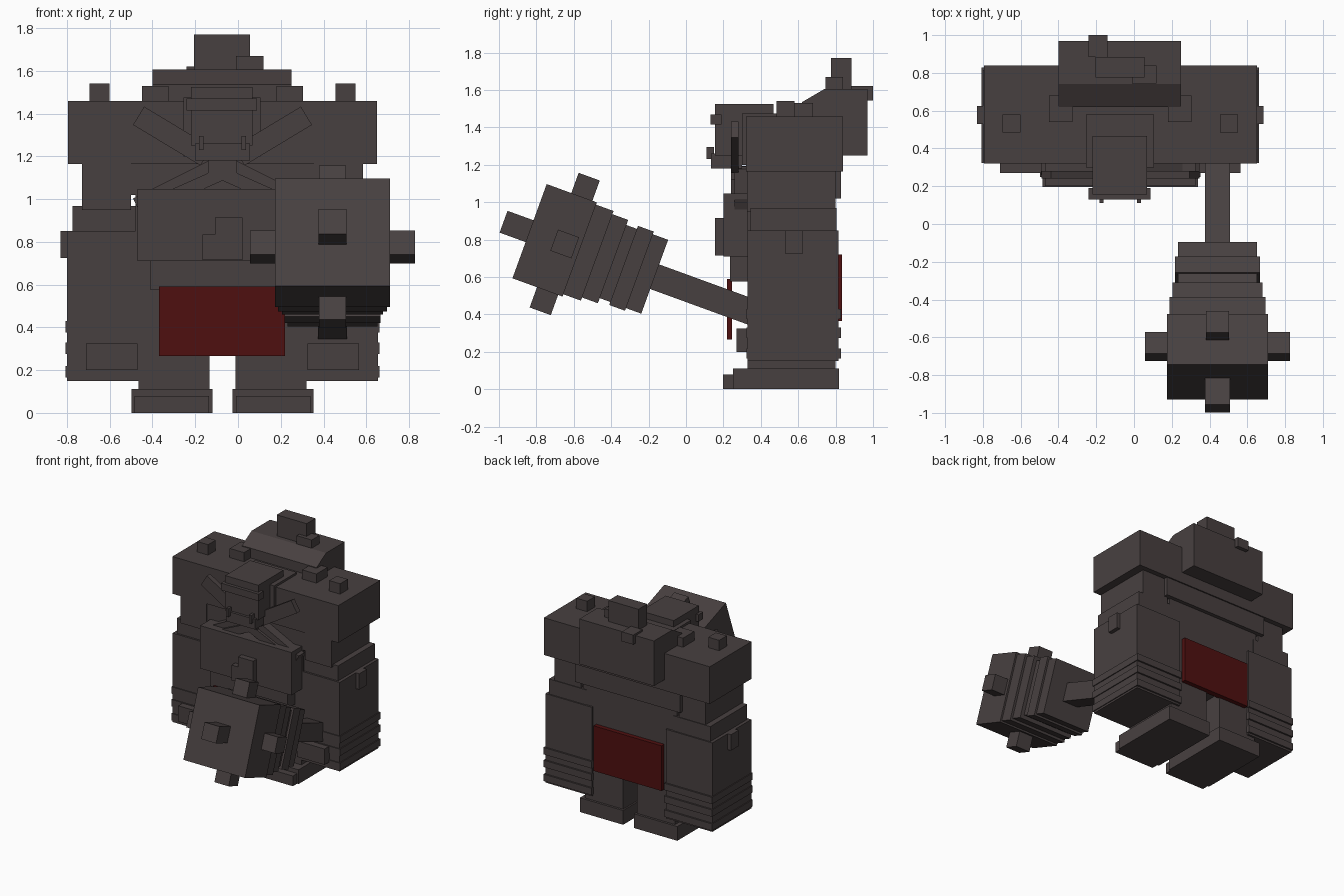
import bpy, math
from mathutils import Matrix, Vector

if "Cube" in bpy.data.objects:
    bpy.data.objects.remove(bpy.data.objects["Cube"])

CX = -0.0725  # symmetry plane of the body


def material(name, rgb):
    m = bpy.data.materials.new(name)
    m.diffuse_color = (*rgb, 1)
    m.use_nodes = True
    m.node_tree.nodes["Principled BSDF"].inputs["Base Color"].default_value = m.diffuse_color
    return m


STONE = material("dark_stone", (0.064, 0.051, 0.051))
RED = material("dark_red_cloth", (0.078, 0.005, 0.005))


def mesh(name, verts, faces, mat=STONE):
    me = bpy.data.meshes.new(name)
    me.from_pydata(verts, [], faces)
    me.materials.append(mat)
    ob = bpy.data.objects.new(name, me)
    bpy.context.collection.objects.link(ob)
    return ob


def prism(name, profile, x0, x1, mat=STONE):
    """Extrude a (y, z) profile along x."""
    n = len(profile)
    verts = [(x, y, z) for x in (x0, x1) for y, z in profile]
    faces = [tuple(range(n))[::-1], tuple(range(n, 2 * n))]
    faces += [(i, (i + 1) % n, n + (i + 1) % n, n + i) for i in range(n)]
    return mesh(name, verts, faces, mat)


def box(name, x, y, z, mat=STONE):
    return prism(name, [(y[0], z[0]), (y[1], z[0]), (y[1], z[1]), (y[0], z[1])], *x, mat)


def pair(name, x, y, z):
    """A box given on the -x side, plus its mirror image."""
    box("left_" + name, x, y, z)
    box("right_" + name, (2 * CX - x[1], 2 * CX - x[0]), y, z)


def beam_pair(name, a, b, width, y):
    """Slanted strips in the x-z plane from a to b, mirrored."""
    for side, s in (("left", 1), ("right", -1)):
        p, q = [Vector((CX + s * (v[0] - CX), v[1])) for v in (a, b)]
        d = q - p
        ob = box(side + "_" + name, (-d.length / 2, d.length / 2), y, (-width / 2, width / 2))
        c = (p + q) / 2
        ob.data.transform(Matrix.Translation((c.x, 0, c.y)) @
                          Matrix.Rotation(-math.atan2(d.y, d.x), 4, 'Y'))


# Torso
box("shoulders", (-0.795, 0.65), (0.32, 0.84), (1.165, 1.458))
box("upper_torso", (-0.53, 0.385), (0.33, 0.83), (1.02, 1.17))
box("torso", (-0.48, 0.335), (0.33, 0.80), (0.40, 1.03))
box("chest", (-0.47, 0.325), (0.20, 0.40), (0.71, 1.047))
box("belly", (-0.41, 0.265), (0.235, 0.40), (0.575, 0.72))
box("chest_block", (-0.165, 0.022), (0.155, 0.21), (0.715, 0.835))
box("chest_block_top", (-0.108, 0.022), (0.155, 0.21), (0.83, 0.915))
box("front_cloth", (-0.37, 0.22), (0.22, 0.245), (0.265, 0.59), RED)
box("back_cloth", (-0.37, 0.22), (0.79, 0.835), (0.365, 0.72), RED)

# Back hump and its rocks
prism("hump", [(0.62, 1.25), (0.97, 1.25), (0.97, 1.605), (0.74, 1.605), (0.62, 1.535)], -0.40, 0.25)
box("hump_rock_top", (-0.205, 0.055), (0.775, 0.885), (1.58, 1.77))
box("hump_rock_side", (-0.01, 0.12), (0.745, 0.84), (1.58, 1.67))
box("hump_rock_back", (-0.24, -0.14), (0.885, 1.0), (1.545, 1.62))
pair("shoulder_rock", (-0.695, -0.60), (0.485, 0.58), (1.44, 1.54))
pair("neck_rock", (-0.45, -0.325), (0.54, 0.68), (1.43, 1.53))

# Head
box("neck", (-0.255, 0.105), (0.30, 0.58), (1.20, 1.475))
box("head_cap", (-0.22, 0.068), (0.155, 0.467), (1.455, 1.525))
box("brow", (-0.24, 0.088), (0.13, 0.19), (1.415, 1.47))
box("face", (-0.22, 0.068), (0.155, 0.32), (1.25, 1.46))
box("jaw", (-0.20, 0.055), (0.135, 0.30), (1.18, 1.26))
box("chin", (-0.14, -0.005), (0.24, 0.33), (1.12, 1.19))
pair("tusk", (-0.182, -0.162), (0.11, 0.15), (1.23, 1.295))
beam_pair("horn", (-0.465, 1.39), (-0.15, 1.20), 0.10, (0.24, 0.28))
beam_pair("upper_strap", (-0.10, 1.17), (-0.48, 0.98), 0.05, (0.26, 0.33))
beam_pair("lower_strap", (-0.07, 1.12), (-0.34, 1.00), 0.06, (0.24, 0.33))

# Arms
pair("upper_arm", (-0.73, -0.50), (0.325, 0.80), (0.95, 1.17))
pair("elbow", (-0.775, -0.45), (0.345, 0.805), (0.84, 0.968))
pair("forearm", (-0.80, -0.395), (0.33, 0.815), (0.15, 0.85))
pair("elbow_rock", (-0.83, -0.77), (0.53, 0.625), (0.725, 0.85))
for i, z in enumerate((0.165, 0.275, 0.375)):
    pair(f"arm_band_{i + 1}", (-0.807, -0.39), (0.323, 0.828), (z, z + 0.054))
pair("knuckle_plate", (-0.71, -0.47), (0.27, 0.34), (0.20, 0.325))

# Legs
pair("leg", (-0.465, -0.133), (0.33, 0.80), (0.10, 0.55))
pair("foot", (-0.497, -0.12), (0.25, 0.818), (0, 0.112))
pair("toe", (-0.485, -0.135), (0.197, 0.26), (0, 0.08))

# Hammer, built along its own tilted axis: u to the head, v upward
T = math.radians(20)
HX, HV = 0.442, 0.508


def hammer_part(name, half_x, u, half_v):
    pts = [(u[0], HV - half_v), (u[0], HV + half_v), (u[1], HV + half_v), (u[1], HV - half_v)]
    prof = [(-math.cos(T) * a + math.sin(T) * b, math.sin(T) * a + math.cos(T) * b) for a, b in pts]
    prism(name, prof[::-1], HX - half_x, HX + half_x)


hammer_part("hammer_shaft", 0.067, (-0.30, 0.40), 0.07)
hammer_part("hammer_head", 0.268, (0.79, 1.075), 0.268)
for i, (u0, u1, h) in enumerate(((0.69, 0.80, 0.255), (0.60, 0.70, 0.237), (0.53, 0.61, 0.208),
                                 (0.45, 0.54, 0.225), (0.363, 0.46, 0.21))):
    hammer_part(f"hammer_plate_{i + 1}", h, (u0, u1), h)
hammer_part("hammer_spike_vertical", 0.062, (0.815, 0.935), 0.383)
hammer_part("hammer_spike_sides", 0.385, (0.815, 0.935), 0.06)
hammer_part("hammer_spike_front", 0.065, (1.0, 1.223), 0.062)

# Consistent outward normals
import bmesh
for ob in bpy.context.collection.objects:
    bm = bmesh.new()
    bm.from_mesh(ob.data)
    bmesh.ops.recalc_face_normals(bm, faces=bm.faces)
    bm.to_mesh(ob.data)
    bm.free()
